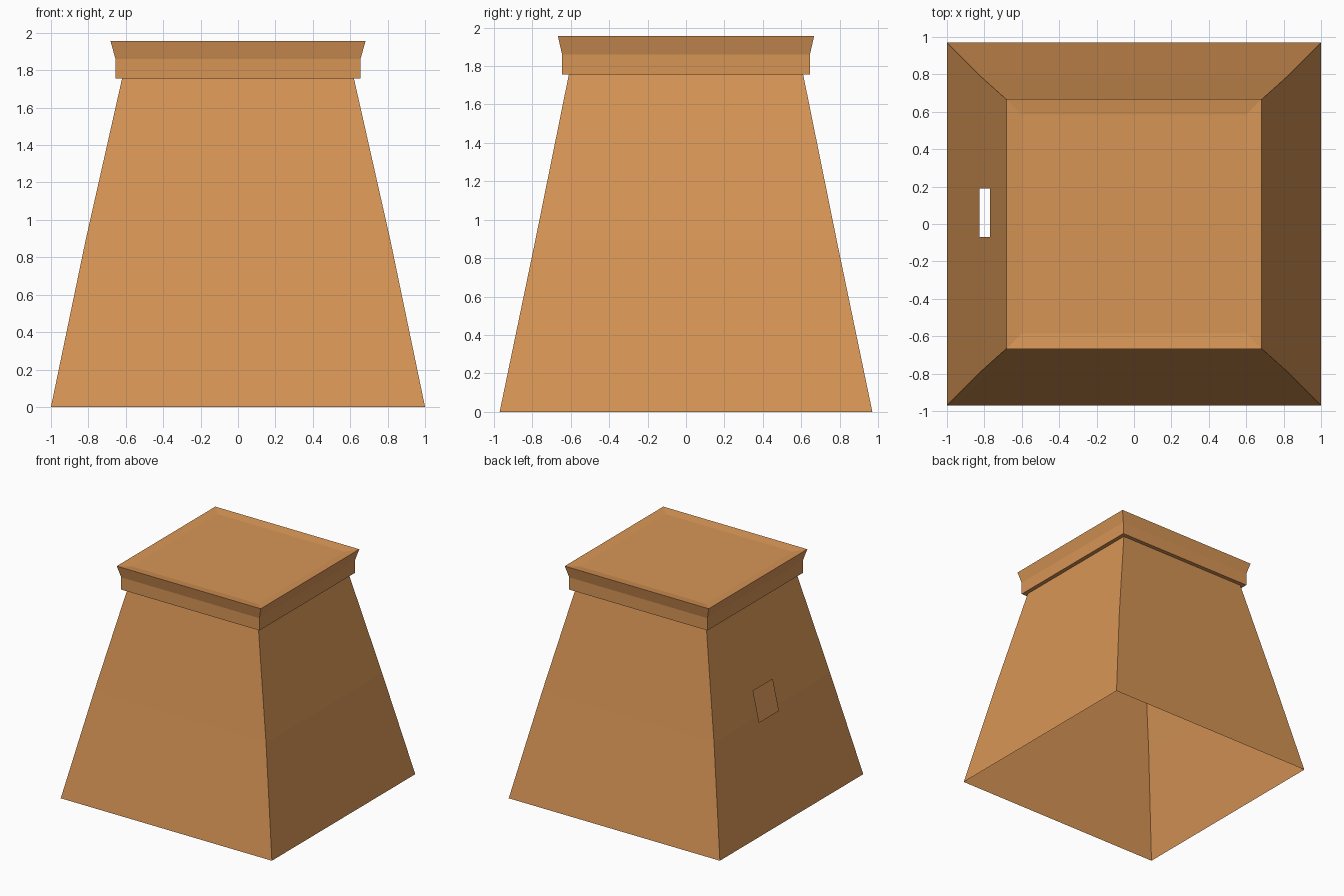
import bpy, bmesh

if "Cube" in bpy.data.objects:
    bpy.data.objects.remove(bpy.data.objects["Cube"])

# One sandy clay colour
clay = bpy.data.materials.new("warm_clay")
clay.diffuse_color = (0.68, 0.30, 0.092, 1)
clay.use_nodes = True
clay.node_tree.nodes["Principled BSDF"].inputs["Base Color"].default_value = clay.diffuse_color


def stacked_rings(rings, close_top=False):
    """Skin rectangular rings (half x, half y, z) with quads, from first to last."""
    bm = bmesh.new()
    loops = [[bm.verts.new((sx * x, sy * y, z))
              for sx, sy in ((-1, -1), (1, -1), (1, 1), (-1, 1))]
             for x, y, z in rings]
    for a, b in zip(loops, loops[1:]):
        for i in range(4):
            j = (i + 1) % 4
            bm.faces.new((a[i], a[j], b[j], b[i]))
    if close_top:
        bm.faces.new(loops[-1])
    return bm


def finish(bm, name):
    mesh = bpy.data.meshes.new(name)
    bm.to_mesh(mesh)
    bm.free()
    mesh.materials.append(clay)
    obj = bpy.data.objects.new(name, mesh)
    bpy.context.collection.objects.link(obj)
    return obj


# Tapered walls: a single open-bottomed sheet with a slight bend halfway up
walls = stacked_rings([(1.0, 0.97, 0), (0.815, 0.785, 0.89), (0.62, 0.61, 1.755)])

# Small window hole in the left wall
y0, y1, z0, z1 = -0.07, 0.19, 0.84, 1.095
for co, no in (((0, y0, 0), (0, 1, 0)), ((0, y1, 0), (0, 1, 0)),
               ((0, 0, z0), (0, 0, 1)), ((0, 0, z1), (0, 0, 1))):
    left = [f for f in walls.faces if f.normal.x < -0.5 or f.calc_center_median().x < -0.7]
    geom = set(left)
    for f in left:
        geom.update(f.edges)
        geom.update(f.verts)
    bmesh.ops.bisect_plane(walls, geom=list(geom), plane_co=co, plane_no=no)
    walls.normal_update()
hole = []
for f in walls.faces:
    c = f.calc_center_median()
    if c.x < -0.7 and y0 < c.y < y1 and z0 < c.z < z1:
        hole.append(f)
bmesh.ops.delete(walls, geom=hole, context='FACES')
finish(walls, "tower_walls")

# Cap: underside ledge, straight band, flared rim and shallow dished roof
cap = stacked_rings([(0.62, 0.61, 1.755), (0.655, 0.645, 1.755), (0.655, 0.645, 1.86),
                     (0.682, 0.667, 1.957), (0.60, 0.585, 1.945)], close_top=True)
finish(cap, "tower_cap")
